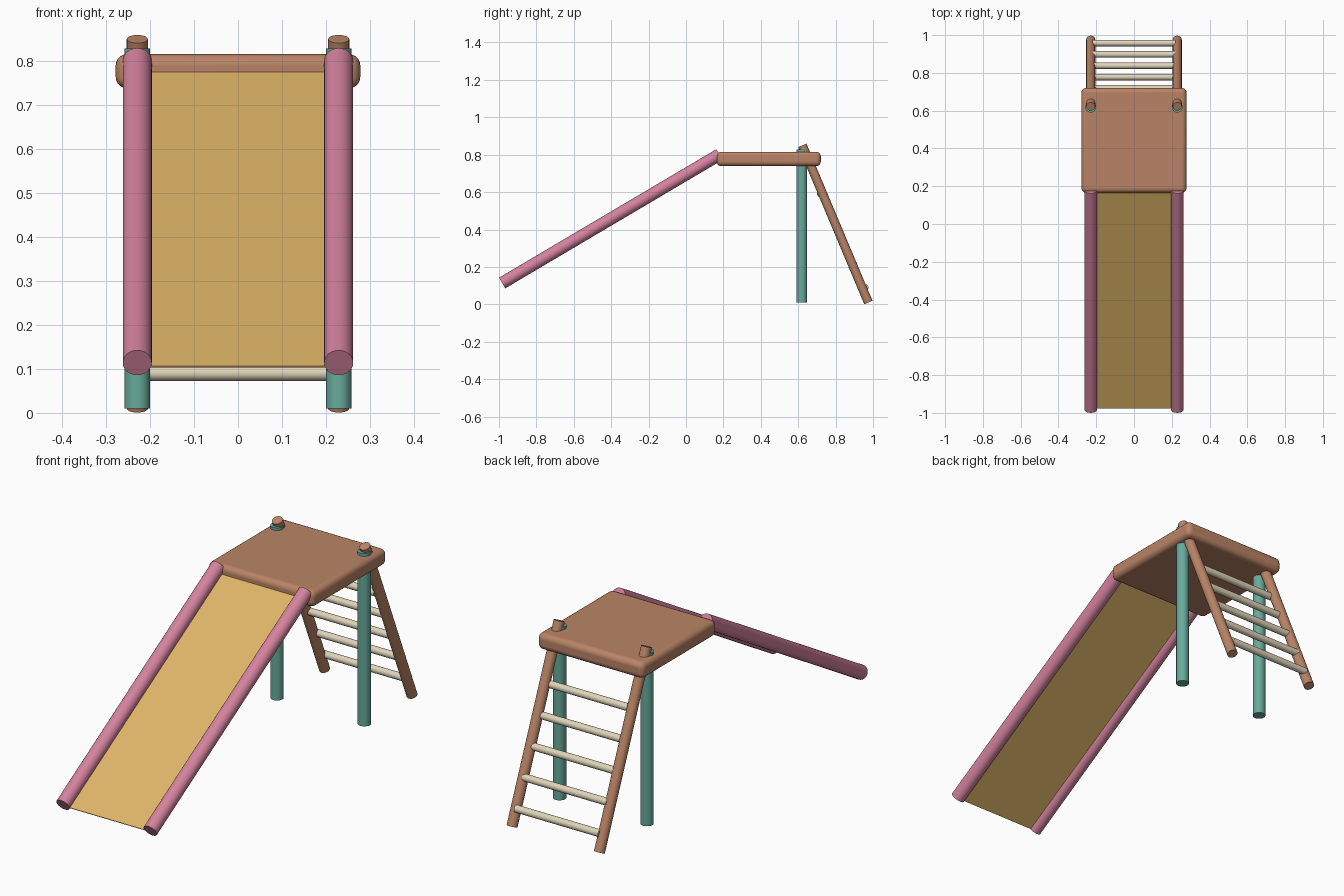
import bpy, math
from mathutils import Vector

default = bpy.data.objects.get("Cube")
if default:
    bpy.data.objects.remove(default, do_unlink=True)


def material(name, srgb):
    linear = [(c / 255 / 12.92) if c < 11 else ((c / 255 + 0.055) / 1.055) ** 2.4 for c in srgb]
    mat = bpy.data.materials.new(name)
    mat.use_nodes = True
    mat.diffuse_color = (*linear, 1)
    bsdf = mat.node_tree.nodes["Principled BSDF"]
    bsdf.inputs["Base Color"].default_value = (*linear, 1)
    bsdf.inputs["Roughness"].default_value = 0.6
    return mat


BROWN = material("brown wood", (186, 132, 102))
PINK = material("pink", (212, 130, 158))
GREEN = material("sea green", (104, 170, 155))
CREAM = material("cream", (224, 212, 186))
YELLOW = material("yellow", (222, 181, 104))


def finish(obj, name, mat):
    obj.name = name
    obj.data.materials.append(mat)
    bpy.ops.object.shade_smooth_by_angle(angle=math.radians(40))
    return obj


def tube(name, start, end, radius, mat):
    """Capped cylinder between two points."""
    a, b = Vector(start), Vector(end)
    axis = b - a
    bpy.ops.mesh.primitive_cylinder_add(
        vertices=24, radius=radius, depth=axis.length, location=(a + b) / 2,
        rotation=axis.to_track_quat("Z", "Y").to_euler())
    return finish(bpy.context.object, name, mat)


def box(name, center, size, mat, tilt=0.0):
    bpy.ops.mesh.primitive_cube_add(size=1, location=center, rotation=(tilt, 0, 0))
    obj = bpy.context.object
    obj.scale = size
    bpy.ops.object.transform_apply(location=False, rotation=False, scale=True)
    return finish(obj, name, mat)


# Platform with rounded edges
deck = box("platform", (0, 0.443, 0.777), (0.556, 0.556, 0.077), BROWN)
bevel = deck.modifiers.new("rounded edges", "BEVEL")
bevel.width = 0.025
bevel.segments = 5

# Slide sheet, hung slightly below the rail axes
low, high = Vector((0, -0.975, 0.105)), Vector((0, 0.185, 0.785))
run = high - low
box("slide_sheet", (low + high) / 2, (0.43, run.length, 0.004), YELLOW,
    math.atan2(run.z, run.y))

# Paired slide rails, posts and ladder rails
for side, x in (("left", 0.229), ("right", -0.229)):
    tube(f"{side}_slide_rail", (x, -0.983, 0.114), (x, 0.179, 0.801), 0.033, PINK)
    tube(f"{side}_post", (x, 0.619, 0.01), (x, 0.619, 0.828), 0.029, GREEN)
    tube(f"{side}_ladder_rail", (x, 0.975, 0.01), (x, 0.622, 0.85), 0.024, BROWN)

# Ladder rungs
for i in range(5):
    y, z = 0.958 - 0.06 * i, 0.09 + 0.125 * i
    tube(f"ladder_rung_{i + 1}", (-0.22, y, z), (0.22, y, z), 0.017, CREAM)
